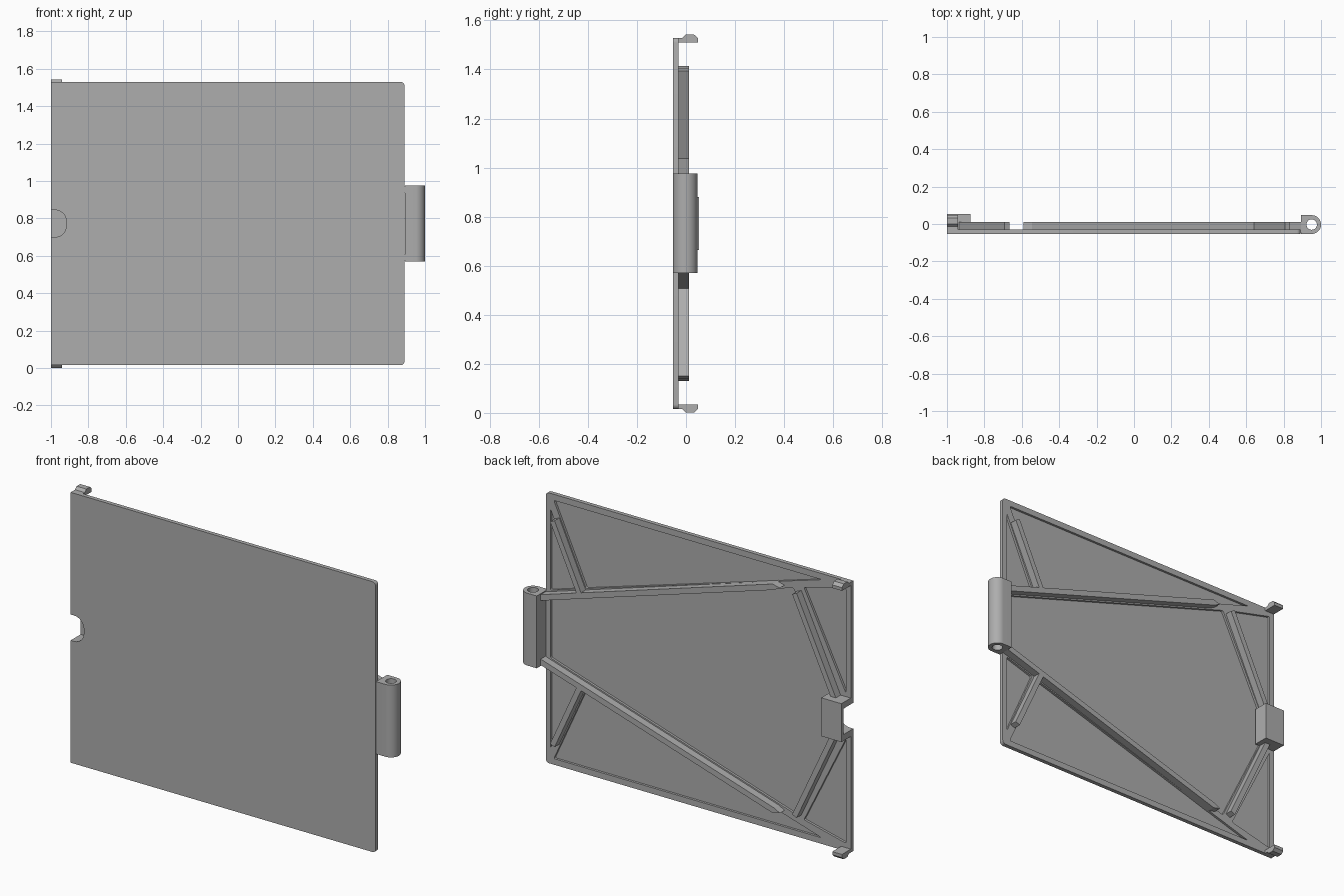
import bpy, bmesh, math
from mathutils import Vector

cube = bpy.data.objects.get("Cube")
if cube:
    bpy.data.objects.remove(cube, do_unlink=True)

grey = bpy.data.materials.new("plain grey")
grey.use_nodes = True
grey.diffuse_color = (0.42, 0.42, 0.42, 1)
grey.node_tree.nodes["Principled BSDF"].inputs["Base Color"].default_value = (0.42, 0.42, 0.42, 1)

MID = 0.772                       # mirror height of the door
FRONT, FLOOR, RIM, RIB, BACK = -0.053, -0.043, -0.03, 0.012, 0.053
MAPS = {
    "x": lambda a, b, t: (t, a, b),
    "y": lambda a, b, t: (a, t, b),
    "z": lambda a, b, t: (a, b, t),
}


def prism(name, pts, lo, hi, axis="y", radius=0, pick=lambda co: True):
    """Extrude a flat outline along an axis, optionally rounding its corners."""
    bm = bmesh.new()
    face = bm.faces.new([bm.verts.new(MAPS[axis](a, b, lo)) for a, b in pts])
    ext = bmesh.ops.extrude_face_region(bm, geom=[face])["geom"]
    shift = Vector(MAPS[axis](0, 0, hi - lo))
    bmesh.ops.translate(bm, vec=shift, verts=[v for v in ext if isinstance(v, bmesh.types.BMVert)])
    if radius:
        along = shift.normalized()
        edges = [e for e in bm.edges
                 if abs((e.verts[1].co - e.verts[0].co).normalized().dot(along)) > 0.99
                 and pick(e.verts[0].co)]
        bmesh.ops.bevel(bm, geom=edges, offset=radius, segments=6, profile=0.5, affect="EDGES")
    bmesh.ops.recalc_face_normals(bm, faces=bm.faces)
    mesh = bpy.data.meshes.new(name)
    bm.to_mesh(mesh)
    bm.free()
    mesh.materials.append(grey)
    obj = bpy.data.objects.new(name, mesh)
    bpy.context.collection.objects.link(obj)
    return obj


def select(obj):
    bpy.ops.object.select_all(action="DESELECT")
    obj.select_set(True)
    bpy.context.view_layer.objects.active = obj


def cut(obj, *cutters):
    """Subtract the cutters, then discard them."""
    select(obj)
    for c in cutters:
        c.hide_render = True
        mod = obj.modifiers.new("cut", "BOOLEAN")
        mod.operation, mod.solver, mod.object = "DIFFERENCE", "EXACT", c
        bpy.ops.object.modifier_apply(modifier=mod.name)
        bpy.data.objects.remove(c, do_unlink=True)


def smooth(obj):
    select(obj)
    bpy.ops.object.shade_smooth_by_angle(angle=math.radians(32))


def rect(x0, x1, z0, z1):
    return [(x0, z0), (x1, z0), (x1, z1), (x0, z1)]


def flip(pts):
    return [(x, 2 * MID - z) for x, z in pts]


def bar(start, end, width=0.032):
    """Outline of a straight rib between two points."""
    s, e = Vector(start), Vector(end)
    n = (e - s).normalized().orthogonal() * width / 2
    return [tuple(p) for p in (s + n, e + n, e - n, s - n)]


def diagonal(x, offset=0):
    return x, 0.95 + 0.309 * (0.9 - x) + offset


def notch():
    return prism("notch_cutter", rect(-1.1, -0.918, 0.70, 0.845), -0.1, 0.035, radius=0.06)


# Door panel with shallow pockets between the raised border and diagonals
panel = prism("door_panel", rect(-1, 0.89, 0.015, 1.529), FRONT, RIM,
              radius=0.02, pick=lambda co: co.x > 0)
half = [diagonal(0.86, -0.025), diagonal(-0.645, -0.025), (-0.90, 0.88)]
cut(panel, prism("middle_pocket", half + flip(half)[::-1], FLOOR, 0.1, radius=0.01))
pockets = [
    [(0.84, 1.495), (-0.82, 1.495), diagonal(0.64, 0.025)],
    [(0.86, 1.44), diagonal(0.86, 0.025), diagonal(0.685, 0.025)],
    [(-0.97, 1.485), (-0.97, 0.90), diagonal(-0.71, -0.025)],
]
for pts in pockets:
    for side in (pts, flip(pts)):
        cut(panel, prism("corner_pocket", side, FLOOR, 0.1, radius=0.008))
cut(panel, notch())

# Finger catch housing behind the notch
housing = prism("catch_housing", rect(-1, -0.875, 0.665, 0.88), RIM - 0.005, BACK)
cut(housing, notch())

# Stiffening ribs and clips, mirrored top and bottom
long_rib = bar(diagonal(0.91), diagonal(-0.55))
long_rib.insert(2, diagonal(-0.59, -0.008))
ribs = {
    "long_rib": long_rib,
    "hinge_brace": bar(diagonal(0.65), (0.82, 1.40), 0.03),
    "catch_brace": bar((-0.68, 1.395), (-0.925, 0.87), 0.03),
}
clip = [(RIM - 0.01, 1.51), (0.048, 1.51), (0.048, 1.528), (0.032, 1.543),
        (0.0, 1.543), (-0.014, 1.529), (RIM - 0.01, 1.529)]
for tag, side in (("upper", lambda p: p), ("lower", flip)):
    for name, pts in ribs.items():
        prism(f"{tag}_{name}", side(pts), FLOOR - 0.003, RIB)
    prism(f"{tag}_clip", side(clip), -1, -0.94, axis="x")

# Hinge barrel with a square back and a pin hole
R, CX, CY = 0.05, 0.95, -0.003
arc = [(CX + R * math.cos(a), CY + R * math.sin(a))
       for a in (math.pi * (i / 24 - 0.5) for i in range(25))]
hinge = prism("hinge_barrel", [(0.892, CY - R)] + arc + [(0.892, CY + R)], 0.57, 0.975, axis="z")
hole = [(CX + 0.028 * math.cos(i * math.tau / 32), CY + 0.028 * math.sin(i * math.tau / 32))
        for i in range(32)]
cut(hinge, prism("pin_hole", hole, 0.4, 1.2, axis="z"))

for part in (panel, housing, hinge):
    smooth(part)
